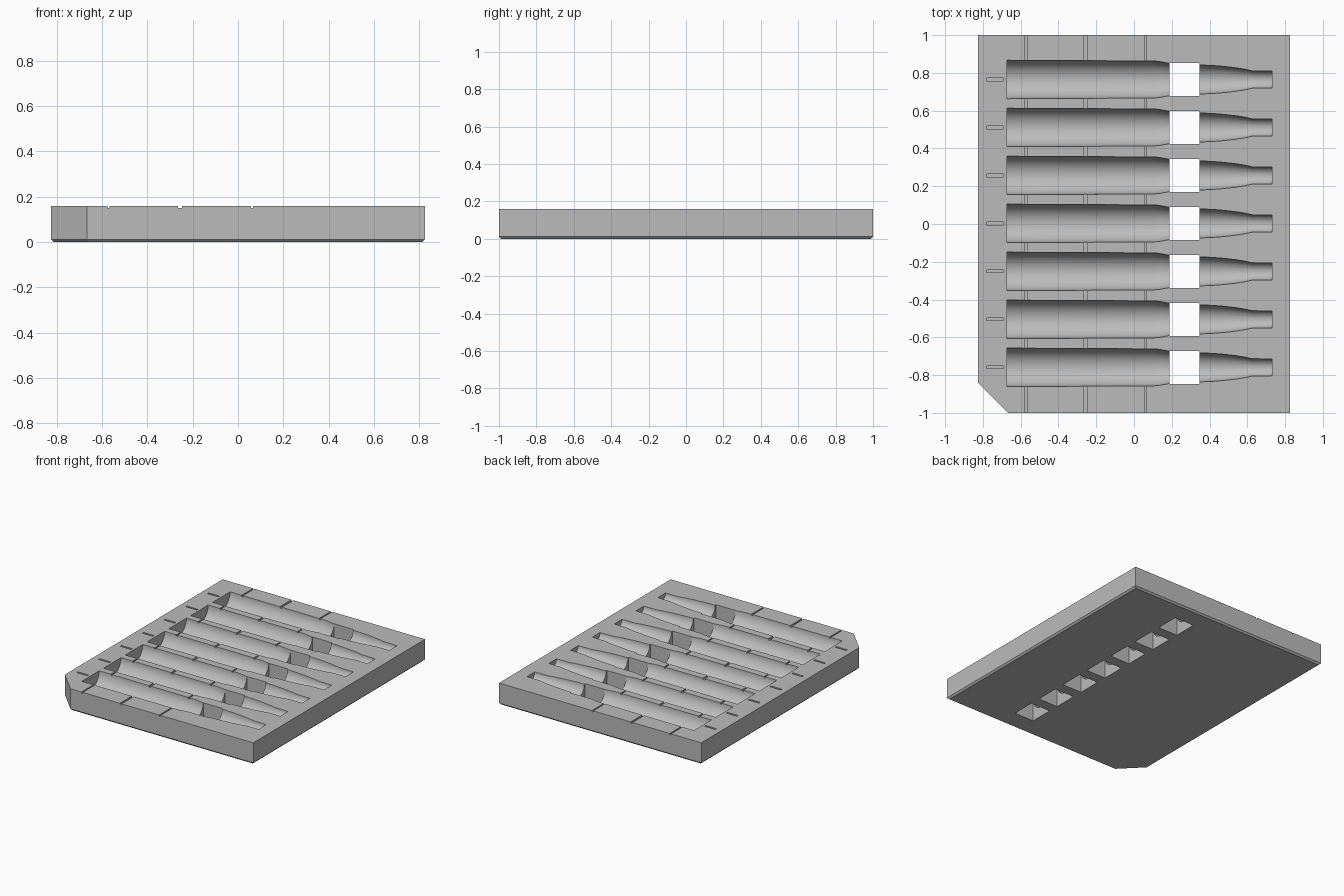
import bpy, bmesh, math
from mathutils import Matrix, Vector

if "Cube" in bpy.data.objects:
    bpy.data.objects.remove(bpy.data.objects["Cube"], do_unlink=True)

TOP = 0.16
ROWS = [0.003 + 0.254 * i for i in range(-3, 4)]

grey = bpy.data.materials.new("plain_grey")
grey.use_nodes = True
grey.diffuse_color = (0.5, 0.5, 0.5, 1)
grey.node_tree.nodes["Principled BSDF"].inputs["Base Color"].default_value = (0.5, 0.5, 0.5, 1)


def make_object(name, bm):
    bmesh.ops.recalc_face_normals(bm, faces=bm.faces)
    mesh = bpy.data.meshes.new(name)
    bm.to_mesh(mesh)
    bm.free()
    mesh.materials.append(grey)
    obj = bpy.data.objects.new(name, mesh)
    bpy.context.collection.objects.link(obj)
    return obj


def add_box(bm, x0, x1, y0, y1, z0, z1):
    size = Matrix.Diagonal((x1 - x0, y1 - y0, z1 - z0, 1))
    middle = Matrix.Translation(((x0 + x1) / 2, (y0 + y1) / 2, (z0 + z1) / 2))
    bmesh.ops.create_cube(bm, size=1, matrix=middle @ size)


def add_turned(bm, profile, y):
    # Closed solid turned around an axis along x, level with the top face
    pts = [(profile[0][0], 0)] + profile + [(profile[-1][0], 0)]
    verts = [bm.verts.new((x, y + r, TOP)) for x, r in pts]
    edges = [bm.edges.new(pair) for pair in zip(verts, verts[1:])]
    bmesh.ops.spin(bm, geom=verts + edges, cent=(0, y, TOP), axis=(1, 0, 0),
                   angle=math.tau, steps=64, use_merge=True)
    bmesh.ops.remove_doubles(bm, verts=bm.verts, dist=0.0001)


# Tray slab with one clipped corner and a bevelled bottom rim
bm = bmesh.new()
outline = [(-0.825, -0.84), (-0.667, -1), (0.825, -1), (0.825, 1), (-0.825, 1)]
base = bm.faces.new([bm.verts.new((x, y, 0)) for x, y in outline])
slab = bmesh.ops.extrude_face_region(bm, geom=[base])["geom"]
bmesh.ops.translate(bm, vec=Vector((0, 0, TOP)),
                    verts=[v for v in slab if isinstance(v, bmesh.types.BMVert)])
rim = [e for e in bm.edges if all(v.co.z < 0.001 for v in e.verts)]
bmesh.ops.bevel(bm, geom=rim, offset=0.012, segments=1, affect='EDGES')
tray = make_object("tray", bm)

# Stepped, tapering half-round pockets
profile = [(-0.672, 0.102), (0.10, 0.098), (0.13, 0.096), (0.19, 0.085), (0.27, 0.082),
           (0.35, 0.077), (0.42, 0.074), (0.48, 0.069), (0.54, 0.062), (0.59, 0.054),
           (0.625, 0.046), (0.73, 0.045)]
pockets = bmesh.new()
for y in ROWS:
    add_turned(pockets, profile, y)

# Square finger holes right through the tray
holes = bmesh.new()
for y in ROWS:
    add_box(holes, 0.188, 0.348, y - 0.087, y + 0.087, -0.1, 0.3)

# Shallow cross grooves and a short tick beside each pocket
grooves = bmesh.new()
for x, half in ((-0.572, 0.005), (-0.256, 0.008), (0.062, 0.005)):
    add_box(grooves, x - half, x + half, -1.1, 1.1, TOP - 0.009, 0.3)
for y in ROWS:
    add_box(grooves, -0.78, -0.69, y - 0.007, y + 0.007, TOP - 0.009, 0.3)

# Cut everything out of the slab
cutters = [make_object(name, cut) for name, cut in
           (("pocket_cutter", pockets), ("hole_cutter", holes), ("groove_cutter", grooves))]
bpy.context.view_layer.objects.active = tray
tray.select_set(True)
for cutter in cutters:
    cutter.hide_render = True
    mod = tray.modifiers.new(cutter.name, 'BOOLEAN')
    mod.operation = 'DIFFERENCE'
    mod.solver = 'EXACT'
    mod.object = cutter
    bpy.ops.object.modifier_apply(modifier=mod.name)
for cutter in cutters:
    bpy.data.objects.remove(cutter, do_unlink=True)

bpy.ops.object.shade_smooth_by_angle(angle=math.radians(25))
